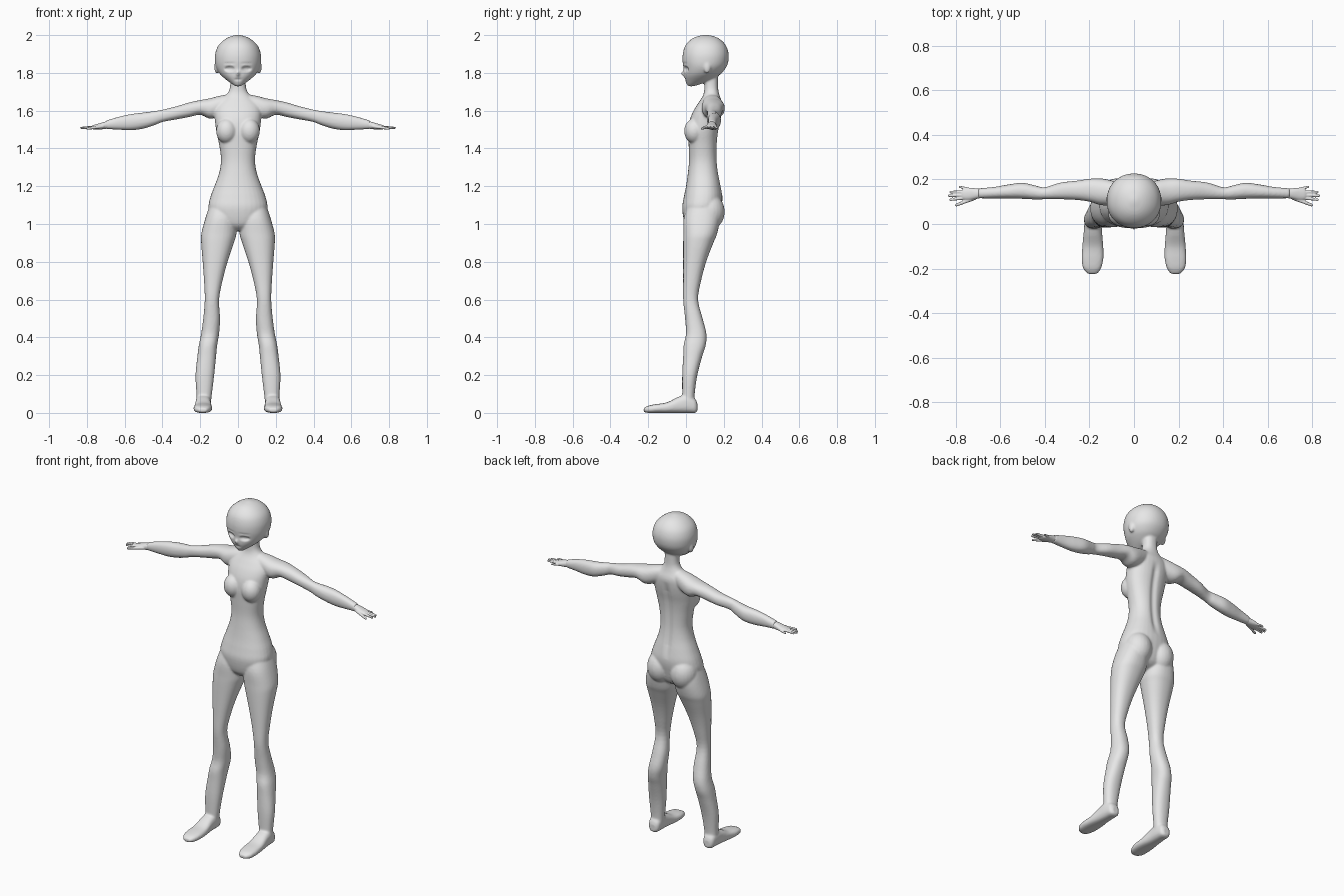
import bpy, bmesh, math
from mathutils import Matrix, Vector

skin = bpy.data.materials.new("plain_grey")
skin.diffuse_color = (0.8, 0.8, 0.8, 1)


def smooth_sections(secs, steps=4):
    """Catmull-Rom interpolation between cross-sections."""
    out = []
    for i in range(len(secs) - 1):
        p = [secs[max(0, min(len(secs) - 1, i + k))] for k in (-1, 0, 1, 2)]
        for s in range(steps):
            t = s / steps
            out.append([0.5 * (2 * b + (c - a) * t + (2 * a - 5 * b + 4 * c - d) * t * t
                               + (3 * b - a - 3 * c + d) * t ** 3) for a, b, c, d in zip(*p)])
    return out + [list(secs[-1])]


def loft(bm, axis, secs, sides=(1,), n=2.25, count=32):
    """Sections are (position on axis, a0, a1, b0, b1); sides mirrors in x."""
    for side in sides:
        rings = []
        for t, a0, a1, b0, b1 in smooth_sections(secs):
            ring = []
            for k in range(count):
                u = 2 * math.pi * k / count
                c, s = math.cos(u), math.sin(u)
                a = (a0 + a1) / 2 + (a1 - a0) / 2 * math.copysign(abs(c) ** (2 / n), c)
                b = (b0 + b1) / 2 + (b1 - b0) / 2 * math.copysign(abs(s) ** (2 / n), s)
                x, y, z = {"x": (t, a, b), "y": (a, t, b), "z": (a, b, t)}[axis]
                ring.append(bm.verts.new((x * side, y, z)))
            rings.append(ring)
        for r, q in zip(rings, rings[1:]):
            for k in range(count):
                j = (k + 1) % count
                bm.faces.new((r[k], r[j], q[j], q[k]))
        bm.faces.new(rings[0])
        bm.faces.new(rings[-1])


def ball(bm, centre, radii, sides=(1, -1)):
    for side in sides:
        m = Matrix.Translation((centre[0] * side, centre[1], centre[2])) @ Matrix.Diagonal((*radii, 1))
        bmesh.ops.create_uvsphere(bm, u_segments=24, v_segments=16, radius=1, matrix=m)


def finger(bm, base, tip, r0, r1):
    base, tip = Vector(base), Vector(tip)
    d = tip - base
    m = Matrix.Translation((base + tip) / 2) @ d.to_track_quat("Z", "Y").to_matrix().to_4x4()
    bmesh.ops.create_cone(bm, cap_ends=True, segments=12, radius1=r0, radius2=r1, depth=d.length, matrix=m)
    for p, r in ((base, r0), (tip, r1)):
        bmesh.ops.create_uvsphere(bm, u_segments=12, v_segments=8, radius=r, matrix=Matrix.Translation(p))


def finish(bm, name, voxel, rounds, sculpt=None):
    """Fuse the overlapping parts into one skin and smooth it."""
    bmesh.ops.recalc_face_normals(bm, faces=bm.faces[:])
    me = bpy.data.meshes.new(name)
    bm.to_mesh(me)
    bm.free()
    ob = bpy.data.objects.new(name, me)
    bpy.context.collection.objects.link(ob)
    rm = ob.modifiers.new("fuse", "REMESH")
    rm.mode, rm.voxel_size = "VOXEL", voxel
    sm = ob.modifiers.new("soften", "SMOOTH")
    sm.factor, sm.iterations = 0.5, rounds
    bpy.context.view_layer.update()
    dg = bpy.context.evaluated_depsgraph_get()
    new = bpy.data.meshes.new_from_object(ob.evaluated_get(dg))
    ob.modifiers.clear()
    ob.data = new
    new.name = name
    if sculpt:
        for v in new.vertices:
            sculpt(v.co)
    new.materials.clear()
    new.materials.append(skin)
    for p in new.polygons:
        p.use_smooth = True
        p.material_index = 0
    return ob


both = (1, -1)
bm = bmesh.new()

# torso and neck: (z, half width, front y, back y)
torso = [(0.965, .04, .03, .10), (1.0, .12, -.005, .16), (1.08, .155, -.02, .185), (1.14, .147, -.012, .193),
         (1.2, .125, 0, .185), (1.27, .1, .01, .172), (1.34, .09, .016, .165), (1.42, .1, .014, .165),
         (1.49, .115, .012, .172), (1.55, .122, .02, .185), (1.6, .125, .04, .192), (1.64, .11, .065, .192),
         (1.68, .066, .09, .178), (1.72, .043, .097, .17), (1.8, .041, .095, .17)]
loft(bm, "z", [(z, -w, w, f, b) for z, w, f, b in torso])
ball(bm, (.06, .045, 1.492), (.056, .055, .066))
ball(bm, (.077, .125, 1.065), (.078, .08, .095))

# legs
loft(bm, "z", [(1.1, .015, .15, .01, .17), (1.03, .008, .173, -.012, .18), (.95, .008, .194, -.014, .165),
               (.9, .022, .195, -.015, .145), (.8, .055, .187, -.015, .107), (.7, .082, .18, -.015, .08),
               (.6, .1, .176, -.015, .064), (.5, .095, .184, -.005, .088), (.42, .1, .195, 0, .108),
               (.36, .11, .207, -.012, .105), (.3, .116, .215, -.015, .086), (.2, .126, .225, -.02, .06),
               (.1, .138, .22, -.02, .046), (.04, .145, .218, -.02, .046)], both)

# feet
loft(bm, "y", [(.06, .165, .2, .01, .05), (.048, .15, .215, 0, .075), (.01, .144, .222, 0, .1),
               (-.04, .143, .226, 0, .085), (-.1, .138, .232, 0, .056), (-.16, .138, .235, 0, .046),
               (-.2, .148, .228, 0, .038), (-.224, .165, .208, .005, .025)], both, 2.6)

# arms
loft(bm, "x", [(.03, .095, .175, 1.61, 1.69), (.1, .085, .195, 1.57, 1.678), (.15, .085, .205, 1.558, 1.665),
               (.2, .1, .203, 1.578, 1.656), (.26, .108, .194, 1.566, 1.643), (.33, .111, .186, 1.553, 1.622),
               (.4, .111, .165, 1.54, 1.605), (.44, .11, .172, 1.524, 1.598), (.5, .113, .185, 1.505, 1.59),
               (.56, .114, .178, 1.497, 1.583), (.63, .115, .166, 1.499, 1.568), (.7, .115, .16, 1.503, 1.547)], both)

# head: (z, half width, front y, back y)
head = [(1.729, .012, .012, .04), (1.74, .03, .004, .075), (1.76, .058, -.004, .13), (1.78, .082, -.01, .165),
        (1.8, .1, -.012, .19), (1.83, .116, -.014, .213), (1.86, .122, -.018, .224), (1.9, .121, -.017, .226),
        (1.94, .107, -.006, .214), (1.97, .08, .018, .19), (1.99, .047, .05, .158), (2.001, .01, .095, .115)]
loft(bm, "z", [(z, -w, w, f, b) for z, w, f, b in head], n=2.1, count=48)
ball(bm, (.111, .112, 1.83), (.015, .019, .033))
ball(bm, (0, -.012, 1.797), (.009, .014, .014), (1,))


def details(co):
    # eye sockets, brow and mouth creases
    if co.y < .06 and co.z > 1.74:
        ax = abs(co.x)
        e = ((ax - .045) / .024) ** 2 + ((co.z - 1.822) / .013) ** 2
        co.y += .013 * math.exp(-e * e)
        co.y += .003 * math.exp(-((ax - .045) / .028) ** 4 - ((co.z - 1.85) / .005) ** 2)
        co.y += .004 * math.exp(-(ax / .018) ** 4 - ((co.z - 1.765) / .006) ** 2)
    # spine groove
    elif co.y > .1 and 1.15 < co.z < 1.62:
        fade = min(1, (co.z - 1.15) / .08, (1.62 - co.z) / .06)
        co.y -= .009 * fade * math.exp(-(co.x / .018) ** 2)


finish(bm, "body", .006, 5, details)

# hands
for side, name in ((1, "left_hand"), (-1, "right_hand")):
    bm = bmesh.new()
    loft(bm, "x", [(.685, .117, .158, 1.506, 1.546), (.71, .112, .16, 1.502, 1.54), (.74, .107, .163, 1.501, 1.531),
                   (.765, .109, .157, 1.501, 1.524), (.775, .118, .148, 1.504, 1.519)], (side,), count=24)
    for base, tip, r in (((.715, .117, 1.517), (.797, .085, 1.505), .0095), ((.762, .117, 1.512), (.824, .109, 1.508), .008),
                         ((.765, .13, 1.513), (.831, .127, 1.509), .008), ((.762, .143, 1.513), (.823, .144, 1.509), .008),
                         ((.73, .153, 1.514), (.782, .167, 1.508), .0075)):
        finger(bm, (base[0] * side, *base[1:]), (tip[0] * side, *tip[1:]), r, r * .7)
    finish(bm, name, .003, 2)
